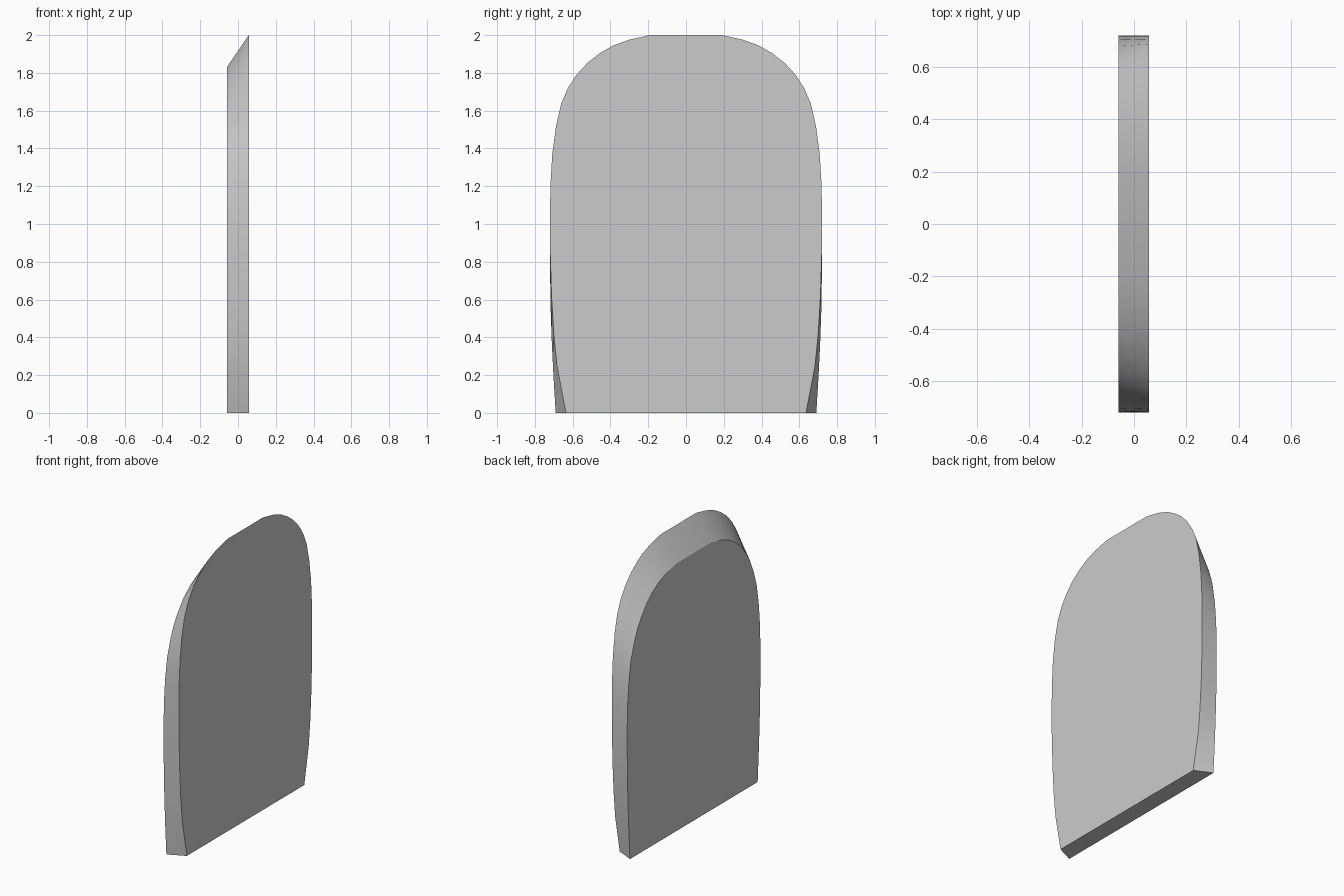
import bpy, bmesh

if "Cube" in bpy.data.objects:
    bpy.data.objects.remove(bpy.data.objects["Cube"])

# Half outlines, bottom to top: (y on +x face, z on +x face, y on -x face, z on -x face)
PROFILE = [
    (0.635, 0.00, 0.690, 0.00),
    (0.683, 0.25, 0.702, 0.20),
    (0.700, 0.42, 0.710, 0.36),
    (0.712, 0.62, 0.717, 0.56),
    (0.719, 0.85, 0.720, 0.78),
    (0.720, 1.02, 0.720, 0.90),
    (0.718, 1.20, 0.716, 1.05),
    (0.708, 1.37, 0.704, 1.20),
    (0.688, 1.52, 0.680, 1.35),
    (0.660, 1.64, 0.645, 1.46),
    (0.625, 1.72, 0.610, 1.54),
    (0.580, 1.79, 0.565, 1.61),
    (0.520, 1.855, 0.508, 1.68),
    (0.455, 1.905, 0.445, 1.733),
    (0.385, 1.945, 0.378, 1.773),
    (0.300, 1.976, 0.297, 1.805),
    (0.190, 2.00, 0.190, 1.83),
]
X_RIGHT, X_LEFT = 0.057, -0.059


def outline(bm, x, half):
    """Mirror a half outline across y = 0 into a closed ring of vertices."""
    ring = half + [(-y, z) for y, z in reversed(half)]
    return [bm.verts.new((x, y, z)) for y, z in ring]


# Slanted-edge panel: two outlines joined by an edge band
bm = bmesh.new()
right = outline(bm, X_RIGHT, [(p[0], p[1]) for p in PROFILE])
left = outline(bm, X_LEFT, [(p[2], p[3]) for p in PROFILE])
bm.faces.new(right)
bm.faces.new(left[::-1])
n = len(right)
for i in range(n):
    j = (i + 1) % n
    bm.faces.new((right[i], left[i], left[j], right[j]))
bmesh.ops.recalc_face_normals(bm, faces=bm.faces)

mesh = bpy.data.meshes.new("rounded_panel")
bm.to_mesh(mesh)
bm.free()
panel = bpy.data.objects.new("rounded_panel", mesh)
bpy.context.collection.objects.link(panel)
bpy.context.view_layer.objects.active = panel
panel.select_set(True)
bpy.ops.object.shade_smooth_by_angle(angle=0.52)
